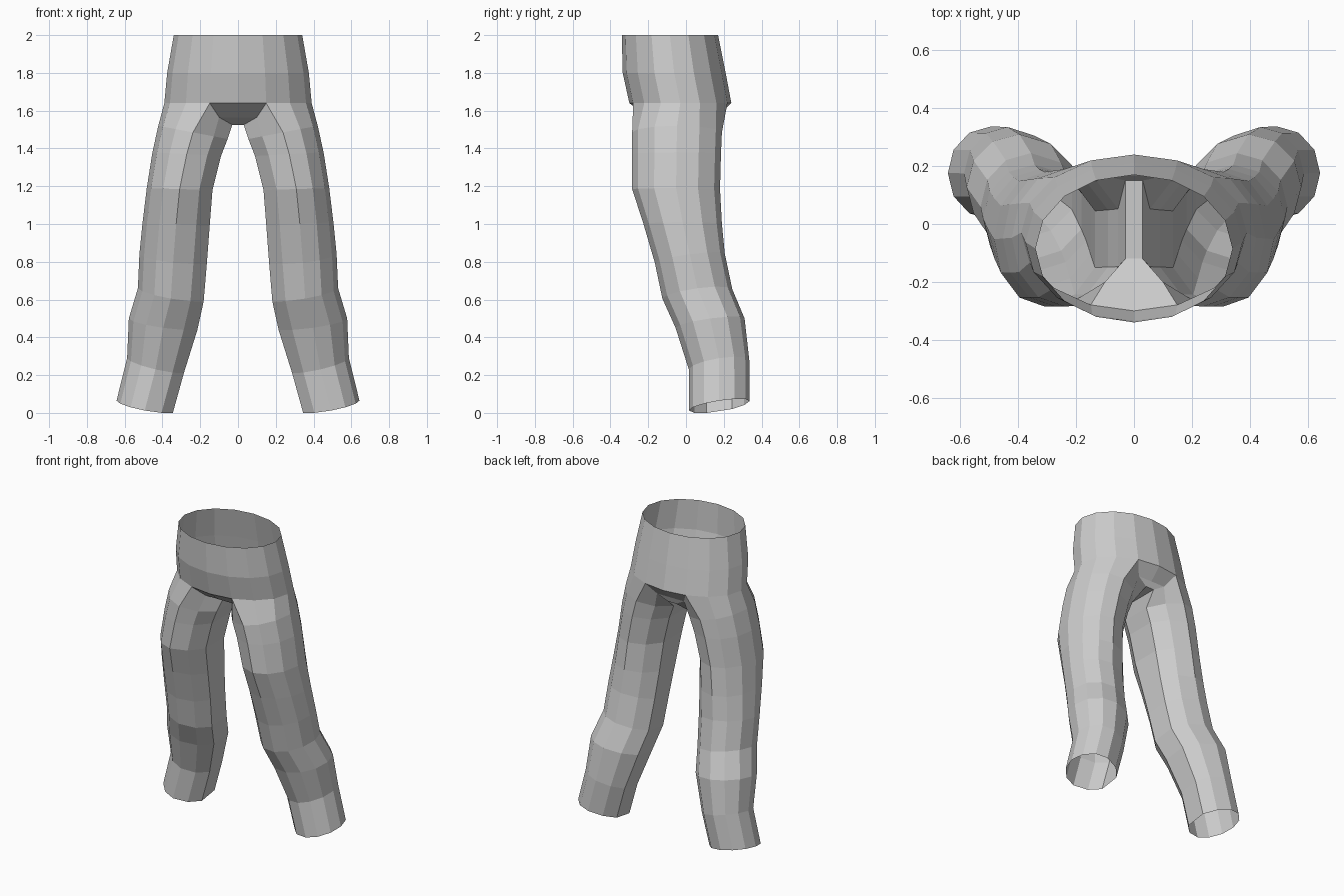
import bpy, bmesh
from math import cos, sin, radians

if "Cube" in bpy.data.objects:
    bpy.data.objects.remove(bpy.data.objects["Cube"])


def make_object(name, verts, faces):
    mesh = bpy.data.meshes.new(name)
    mesh.from_pydata(verts, [], faces)
    bm = bmesh.new()
    bm.from_mesh(mesh)
    bmesh.ops.remove_doubles(bm, verts=bm.verts, dist=0.0005)
    bmesh.ops.recalc_face_normals(bm, faces=bm.faces)
    bm.to_mesh(mesh)
    bm.free()
    ob = bpy.data.objects.new(name, mesh)
    bpy.context.collection.objects.link(ob)
    return ob


def loft(name, rings):
    n = len(rings[0])
    verts = [p for ring in rings for p in ring]
    faces = [(k * n + i, k * n + (i + 1) % n, (k + 1) * n + (i + 1) % n, (k + 1) * n + i)
             for k in range(len(rings) - 1) for i in range(n)]
    return make_object(name, verts, faces)


def mirrored(ob):
    ob.modifiers.new("Mirror", 'MIRROR').use_axis[0] = True
    return ob


def waist_point(deg, rx, front, back, z):
    a = radians(deg)
    return (rx * cos(a), (front + back) / 2 + (back - front) / 2 * sin(a), z)


# Waistband: half width, front y, back y, z
WAIST = [(0.34, -0.34, 0.17, 2.0), (0.375, -0.335, 0.21, 1.8), (0.39, -0.30, 0.24, 1.64)]
loft("waistband", [[waist_point(i * 22.5, *w) for i in range(16)] for w in WAIST])

# Top edge of a leg: outer part follows the waistband, inner part drops to the crotch
hip = [waist_point(-67.5 + i * 22.5, *WAIST[-1]) for i in range(7)]
mid_back, low_back = (0.10, 0.165, 1.565), (0.03, 0.15, 1.525)
low_front, mid_front = (0.03, -0.12, 1.525), (0.10, -0.20, 1.565)
top_ring = hip + [mid_back, low_back, low_front, mid_front]

# Unit cross-section of a leg, with a flat inner side
section = [(cos(radians(a)), sin(radians(a))) for a in range(-90, 91, 30)]
section += [(-0.6, 0.82), (-1, 0.42), (-1, -0.42), (-0.6, -0.82)]

# Leg rings: outer x, outer z, inner x, inner z, front y, back y
LEG = [(0.422, 1.52, 0.055, 1.45, -0.285, 0.19),
       (0.453, 1.38, 0.09, 1.36, -0.285, 0.185),
       (0.483, 1.19, 0.135, 1.18, -0.285, 0.18),
       (0.505, 1.01, 0.15, 0.99, -0.225, 0.19),
       (0.522, 0.84, 0.165, 0.80, -0.165, 0.205),
       (0.53, 0.66, 0.182, 0.60, -0.125, 0.245),
       (0.578, 0.50, 0.215, 0.45, -0.055, 0.31),
       (0.587, 0.29, 0.287, 0.22, 0.015, 0.335),
       (0.643, 0.065, 0.345, 0.01, 0.015, 0.337)]


def leg_ring(xo, zo, xi, zi, yf, yb):
    tilt = 0.025 if zo < 0.9 else 0.0
    return [((xo + xi) / 2 + (xo - xi) / 2 * c,
             (yf + yb) / 2 + (yb - yf) / 2 * s,
             (zo + zi) / 2 + (zo - zi) / 2 * c + tilt * s) for c, s in section]


mirrored(loft("leg", [top_ring] + [leg_ring(*r) for r in LEG]))

# Crotch panel: half of the front, bottom and back pieces, mirrored
centre = lambda p: (0, p[1], p[2])
row_side = [hip[0], mid_front, low_front, low_back, mid_back, hip[-1]]
row_mid = [centre(p) for p in row_side]
row_mid[0] = waist_point(-90, *WAIST[-1])
row_mid[-1] = waist_point(90, *WAIST[-1])
mirrored(make_object("crotch_panel", row_side + row_mid,
                     [(i, i + 1, i + 7, i + 6) for i in range(5)]))
